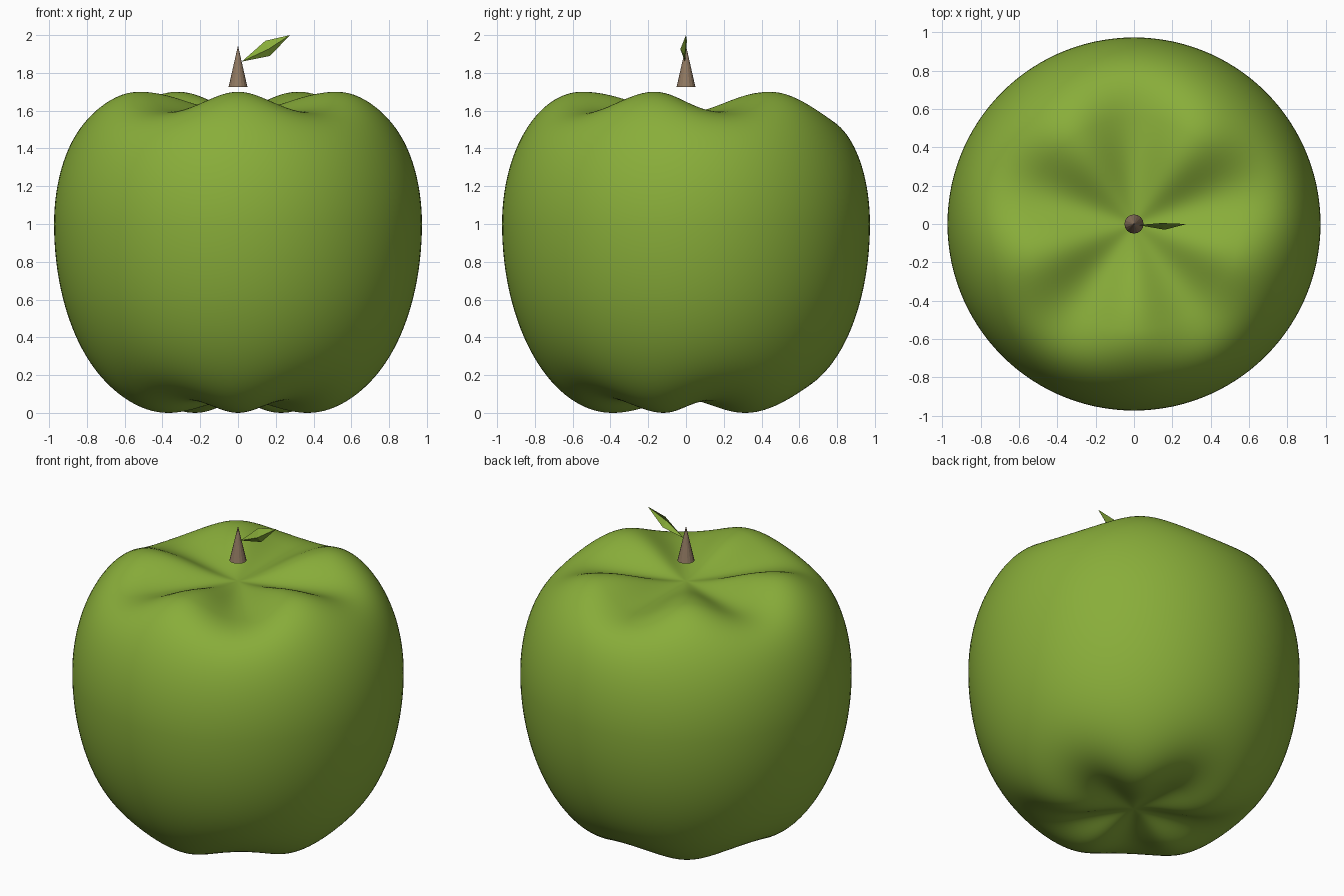
import bpy, bmesh, math
from math import sin, cos, pi

cube = bpy.data.objects.get("Cube")
if cube:
    bpy.data.objects.remove(cube, do_unlink=True)


def material(name, rgb):
    mat = bpy.data.materials.new(name)
    mat.use_nodes = True
    color = (*rgb, 1)
    mat.diffuse_color = color
    mat.node_tree.nodes["Principled BSDF"].inputs["Base Color"].default_value = color
    return mat


def add_object(name, bm, mat, smooth):
    bmesh.ops.recalc_face_normals(bm, faces=bm.faces)
    for face in bm.faces:
        face.smooth = smooth
    mesh = bpy.data.meshes.new(name)
    bm.to_mesh(mesh)
    bm.free()
    mesh.materials.append(mat)
    obj = bpy.data.objects.new(name, mesh)
    bpy.context.collection.objects.link(obj)
    return obj


green = material("apple green", (0.25, 0.42, 0.042))
brown = material("stem brown", (0.28, 0.19, 0.12))

RADIUS = 0.974      # widest radius
WAIST = 1.0         # height of the widest ring
LOBES = 5
SEGMENTS = 120


def ease(t):
    return (1 - cos(pi * t)) / 2


def half_profile(crest_r, crest_z, centre_z, groove):
    """Rows of (radius, ridge height, groove depth) from the pole to the waist."""
    rows = []
    for i in range(1, 21):              # dimple, out to the lobe crest
        t = i / 20
        rows.append((crest_r * t, centre_z + (crest_z - centre_z) * ease(t), groove * ease(t)))
    for i in range(1, 33):              # rounded flank, down to the waist
        a = pi / 2 * i / 32
        r = crest_r + (RADIUS - crest_r) * sin(a)
        fade = ease((RADIUS - r) / (RADIUS - crest_r))
        rows.append((r, WAIST + (crest_z - WAIST) * cos(a), groove * fade))
    return rows


# Fruit body: five lobes at the top and bottom, round at the waist
TOP_POLE, BOTTOM_POLE = 1.59, 0.07
top = half_profile(0.55, 1.70, TOP_POLE, -0.105)
bottom = half_profile(0.39, 0.0, BOTTOM_POLE, 0.065)
profile = top + bottom[-2::-1]

bm = bmesh.new()
rings = []
for r, z, depth in profile:
    ring = []
    for s in range(SEGMENTS):
        a = 2 * pi * s / SEGMENTS
        valley = (1 - cos(LOBES * (a + pi / 2))) / 2
        ring.append(bm.verts.new((r * cos(a), r * sin(a), z + depth * valley)))
    rings.append(ring)
for upper, lower in zip(rings, rings[1:]):
    for s in range(SEGMENTS):
        n = (s + 1) % SEGMENTS
        bm.faces.new((upper[s], lower[s], lower[n], upper[n]))
for ring, z in ((rings[0], TOP_POLE), (rings[-1], BOTTOM_POLE)):
    pole = bm.verts.new((0, 0, z))
    for s in range(SEGMENTS):
        bm.faces.new((pole, ring[s], ring[(s + 1) % SEGMENTS]))
add_object("fruit_body", bm, green, True)

# Stem: a pointed cone floating over the dimple
bm = bmesh.new()
bmesh.ops.create_cone(bm, cap_ends=True, segments=16, radius1=0.05, radius2=0, depth=0.22)
stem = add_object("stem", bm, brown, False)
stem.location.z = 1.835

# Leaf: two facets on each side of a folded midrib
bm = bmesh.new()
base, upper, rib, lower, tip = (bm.verts.new(p) for p in (
    (0.02, -0.005, 1.86), (0.145, 0.005, 1.97), (0.16, -0.03, 1.925),
    (0.17, -0.005, 1.89), (0.275, 0, 2.0)))
for corners in ((base, rib, upper), (upper, rib, tip), (base, lower, rib), (rib, lower, tip)):
    bm.faces.new(corners)
add_object("leaf", bm, green, False)
